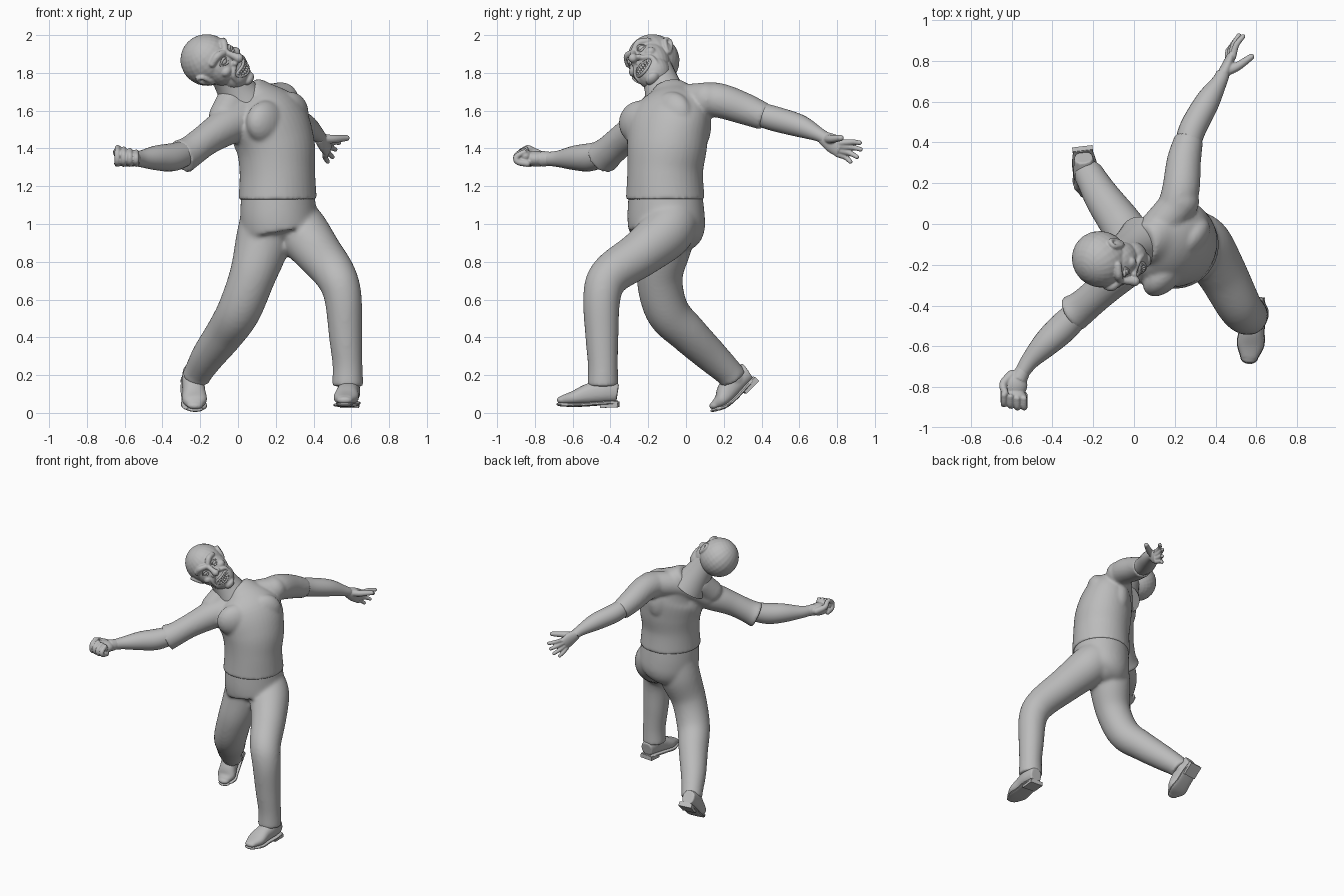
import bpy, bmesh, math
from mathutils import Vector, Matrix

cube = bpy.data.objects.get("Cube")
if cube:
    bpy.data.objects.remove(cube)

clay = bpy.data.materials.new("grey_clay")
clay.use_nodes = True
clay.diffuse_color = (0.5, 0.5, 0.5, 1)
clay.node_tree.nodes["Principled BSDF"].inputs["Base Color"].default_value = clay.diffuse_color

LEFT = Vector((0.65, 0.76, 0))      # body's own left
FRONT = Vector((0.76, -0.65, 0))    # chest direction
UP = Vector((0, 0, 1))


def spline(keys, sub):
    """Smooth interpolation through rows of numbers."""
    out = []
    for i in range(len(keys) - 1):
        p = [keys[max(0, min(len(keys) - 1, i + k))] for k in (-1, 0, 1, 2)]
        for j in range(sub):
            t = j / sub
            out.append([b + 0.5 * t * (c - a + t * (2*a - 5*b + 4*c - d + t * (3*(b - c) + d - a)))
                        for a, b, c, d in zip(*p)])
    return out + [list(keys[-1])]


def placed(co, size, axes):
    rot = Matrix(axes).transposed().to_4x4() if axes else Matrix()
    return Matrix.Translation(co) @ rot @ Matrix.Diagonal((*size, 1))


def ball(bm, co, radii, axes=None):
    bmesh.ops.create_uvsphere(bm, u_segments=24, v_segments=16, radius=1, matrix=placed(co, radii, axes))


def loft(bm, keys, side=UP, n=24, sub=6, power=1.0, rounded=False):
    """Sweep an ellipse along rows of x, y, z, half width[, half depth]."""
    rows = spline([tuple(k) if len(k) == 5 else (*k, k[3]) for k in keys], sub)
    pts = [Vector(r[:3]) for r in rows]
    rings = []
    for i, r in enumerate(rows):
        t = (pts[min(i + 1, len(pts) - 1)] - pts[max(i - 1, 0)]).normalized()
        u = (side - side.dot(t) * t).normalized()
        v = t.cross(u)
        ring = []
        for k in range(n):
            c, s = math.cos(k * math.tau / n), math.sin(k * math.tau / n)
            c, s = (math.copysign(abs(w) ** power, w) for w in (c, s))
            ring.append(bm.verts.new(pts[i] + u * c * r[3] + v * s * r[4]))
        rings.append(ring)
    for a, b in zip(rings, rings[1:]):
        for k in range(n):
            bm.faces.new((a[k], a[(k + 1) % n], b[(k + 1) % n], b[k]))
    bm.faces.new(rings[0][::-1])
    bm.faces.new(rings[-1])
    if rounded:
        for r in (rows[0], rows[-1]):
            ball(bm, r[:3], [r[3]] * 3)


def finish(name, bm, voxel=0, smooth=4, matrix=None):
    """Turn the parts into one object, fused by a voxel remesh when asked."""
    bmesh.ops.recalc_face_normals(bm, faces=bm.faces)
    if matrix:
        bm.transform(matrix)
    me = bpy.data.meshes.new(name)
    bm.to_mesh(me)
    bm.free()
    me.materials.append(clay)
    ob = bpy.data.objects.new(name, me)
    bpy.context.collection.objects.link(ob)
    if voxel:
        m = ob.modifiers.new("fuse", "REMESH")
        m.mode, m.voxel_size, m.use_smooth_shade = "VOXEL", voxel, True
        m = ob.modifiers.new("soften", "SMOOTH")
        m.iterations, m.factor = smooth, 0.5
    else:
        bpy.ops.object.select_all(action="DESELECT")
        ob.select_set(True)
        bpy.context.view_layer.objects.active = ob
        bpy.ops.object.shade_smooth_by_angle(angle=math.radians(40))


# shirt: torso, shoulders, chest muscles and sleeves
bm = bmesh.new()
loft(bm, [(.21, -.11, 1.13, .213, .203), (.208, -.11, 1.28, .203, .197), (.198, -.1, 1.42, .222, .197),
          (.155, -.095, 1.56, .235, .175), (.085, -.09, 1.66, .15, .11), (.045, -.1, 1.7, .09, .085)], LEFT, 40)
loft(bm, [(-.04, -.2, 1.54, .096), (.08, -.07, 1.63, .095), (.23, .11, 1.66, .09)], rounded=True)
loft(bm, [(-.03, -.13, 1.65, .085), (-.07, -.2, 1.57, .085)], rounded=True)   # sloping neck muscle
ball(bm, (.15, -.24, 1.535), (.135, .083, .118), (LEFT, FRONT, UP))   # chest
ball(bm, (.275, -.075, 1.585), (.125, .075, .115), (LEFT, FRONT, UP))
for co in ((.05, -.11, 1.48), (.185, .05, 1.52)):                     # shoulder blades
    ball(bm, co, (.09, .075, .14), (LEFT, FRONT, UP))
loft(bm, [(.2, .06, 1.655, .09), (.23, .17, 1.655, .092), (.245, .31, 1.61, .084),
          (.27, .42, 1.565, .071)])
loft(bm, [(.02, -.17, 1.55, .1), (-.07, -.24, 1.51, .098), (-.17, -.335, 1.445, .084),
          (-.25, -.405, 1.385, .084), (-.3, -.44, 1.355, .094)])
finish("shirt", bm, .011, 4)

# trousers: pelvis and legs
bm = bmesh.new()
loft(bm, [(.21, -.11, 1.17, .198, .19), (.215, -.105, 1.03, .21, .198),
          (.225, -.1, .95, .195, .19), (.235, -.11, .9, .11, .14)], LEFT, 40)
ball(bm, (.24, -.06, .965), (.13, .13, .12))          # seat
loft(bm, [(.29, -.07, 1.02, .14), (.345, -.11, .95, .142), (.43, -.24, .842, .124), (.515, -.4, .73, .11),
          (.555, -.445, .615, .1), (.57, -.445, .4, .088), (.58, -.44, .25, .08), (.58, -.44, .14, .084)], LEFT)
loft(bm, [(.15, -.1, 1.02, .14), (.13, -.11, .9, .145), (.075, -.14, .72, .123), (.005, -.1, .54, .116),
          (-.07, .01, .42, .104), (-.155, .13, .305, .09), (-.21, .225, .215, .076),
          (-.225, .25, .18, .077)], LEFT)
finish("trousers", bm, .011, 14)

# bare forearms
for name, keys in (("left_forearm", [(.26, .36, 1.59, .06), (.285, .46, 1.56, .066), (.36, .6, 1.52, .06),
                                     (.42, .7, 1.475, .038), (.435, .735, 1.455, .034)]),
                   ("right_forearm", [(-.24, -.4, 1.39, .06), (-.34, -.5, 1.355, .074), (-.43, -.585, 1.35, .066),
                                      (-.51, -.67, 1.345, .045), (-.55, -.73, 1.345, .036)])):
    bm = bmesh.new()
    loft(bm, keys)
    finish(name, bm)

# open left hand
bm = bmesh.new()
loft(bm, [(.43, .72, 1.46, .034, .03), (.455, .77, 1.43, .05, .028), (.475, .82, 1.4, .05, .022)])
for k, tip in enumerate([(.535, .92, 1.43), (.515, .925, 1.395), (.5, .905, 1.355), (.475, .87, 1.33)]):
    base = Vector((.485 - .007 * k, .82 - .006 * k, 1.43 - .02 * k))
    mid = base.lerp(Vector(tip), .5) + Vector((-.008, .008, .004))
    loft(bm, [(*base, .017), (*mid, .015), (*tip, .012)], n=12, rounded=True)
loft(bm, [(.45, .75, 1.45, .026), (.51, .775, 1.45, .022), (.575, .82, 1.455, .016)], n=12, rounded=True)
finish("left_hand", bm, .005, 2)

# curled right hand
bm = bmesh.new()
ball(bm, (-.585, -.79, 1.345), (.062, .065, .042))
ball(bm, (-.585, -.85, 1.36), (.06, .035, .035))
loft(bm, [(-.54, -.71, 1.345, .036), (-.565, -.76, 1.345, .042)])
for k in range(4):
    x, y = -.638 + .033 * k, -.825 - .008 * min(k, 2)
    loft(bm, [(x, y, 1.32, .018), (x, y - .05, 1.33, .017), (x, y - .055, 1.375 - .006 * k, .016),
              (x, y - .015, 1.405 - .008 * k, .014)], LEFT, 12, rounded=True)
loft(bm, [(-.6, -.74, 1.35, .024), (-.642, -.785, 1.375, .02), (-.632, -.83, 1.4, .016)], n=12, rounded=True)
finish("right_hand", bm, .005, 2)


# shoes: upper, welted sole and heel block
def shoe(name, spine, ankle):
    """spine: sole centre line from heel to toe."""
    spine = [Vector(p) for p in spine]
    side = (spine[-1] - spine[0]).cross(UP).normalized()
    ups = [side.cross(spine[min(i + 1, 4)] - spine[max(i - 1, 0)]).normalized() for i in range(5)]
    widths, heights = (.045, .058, .06, .066, .042), (.05, .062, .055, .038, .024)
    bm = bmesh.new()
    loft(bm, [(*(p + u * h), h, w) for p, u, w, h in zip(spine, ups, widths, heights)], power=.85)
    a = Vector(ankle)
    p = spine[1] + ups[1] * .05
    loft(bm, [(*p, .055), (*p.lerp(a, .5), .058), (*a, .05)], side)
    toe = ups[4].cross(side)
    ball(bm, spine[4] + ups[4] * .022, (.043, .03, .022), (side, toe, ups[4]))
    finish(name + "_upper", bm, .006, 4)
    bm = bmesh.new()
    loft(bm, [(*p, .011, w + .002) for p, w in zip(spine, widths)], power=.7)
    ball(bm, spine[4], (.044, .032, .011), (side, toe, ups[4]))
    t = (spine[1] - spine[0]).normalized()
    bmesh.ops.create_cube(bm, size=1, matrix=placed(
        spine[0] + t * .045 - ups[0] * .01, (.1, .095, .03), (side, t, side.cross(t))))
    finish(name + "_sole", bm)


shoe("left_shoe", [(.592, -.36, .055), (.59, -.43, .052), (.58, -.51, .046), (.572, -.59, .042),
                   (.565, -.655, .045)], (.582, -.435, .18))
shoe("right_shoe", [(-.252, .362, .185), (-.245, .305, .128), (-.238, .255, .075), (-.232, .205, .035),
                    (-.228, .16, .02)], (-.218, .24, .215))

# neck
bm = bmesh.new()
loft(bm, [(.04, -.09, 1.62, .13), (-.005, -.115, 1.7, .105), (-.045, -.14, 1.77, .092),
          (-.09, -.17, 1.84, .09)], LEFT)
finish("neck", bm)

# head, built upright and then tipped: x is its left, -y its front
h_left = Vector((.34, .6, .72)).normalized()
h_front = Vector((.71, -.67, .22))
h_front = (h_front - h_front.dot(h_left) * h_left).normalized()
pose = Matrix.Translation((-.125, -.18, 1.855)) @ Matrix(
    (h_left, -h_front, h_front.cross(h_left))).transposed().to_4x4()

bm = bmesh.new()
ball(bm, (0, .03, .03), (.135, .142, .139))           # cranium
ball(bm, (0, -.035, -.025), (.114, .1, .12))          # face
ball(bm, (0, -.055, -.105), (.092, .087, .088))       # jaw
ball(bm, (0, -.105, -.165), (.042, .036, .028))       # chin
loft(bm, [(0, -.118, .045, .015), (0, -.143, .01, .018), (0, -.164, -.02, .025)], n=16, rounded=True)
for s in (-1, 1):
    loft(bm, [(s * .015, -.116, .052, .018), (s * .05, -.105, .068, .02), (s * .085, -.073, .056, .018)],
         n=16, rounded=True)                           # brow
    ball(bm, (s * .065, -.095, -.028), (.036, .03, .028))    # cheekbone
    ball(bm, (s * .023, -.14, -.028), (.017, .018, .015))    # nostril wing
    loft(bm, [(s * .032, -.132, -.04, .012), (s * .066, -.112, -.07, .014), (s * .066, -.1, -.115, .013)],
         n=12, rounded=True)                           # smile fold
    loft(bm, [(s * .112, -.005, -.04, .012), (s * .126, -.012, -.01, .012), (s * .138, 0, .03, .012),
              (s * .142, .03, .03, .012), (s * .132, .03, -.005, .012), (s * .114, .005, -.04, .012)],
         n=12, rounded=True)                           # ear rim
    ball(bm, (s * .122, .008, 0), (.016, .024, .035))
finish("head", bm, .005, 4, pose)

# eyes with lids
bm = bmesh.new()
for s in (-1, 1):
    ball(bm, (s * .046, -.108, .022), (.021, .02, .018))
    for lift in (-.017, .017):
        loft(bm, [(s * .022, -.117, .021, .005), (s * .047, -.122, .022 + lift, .007),
                  (s * .072, -.098, .022, .005)], n=12, rounded=True)
finish("eyes", bm, matrix=pose)


# grinning mouth: lips around two rows of teeth
def grin(u, v):
    x = .054 * u
    return x, -.143 + 8 * x * x, -.1 + .024 * v + .014 * u * u


bm = bmesh.new()
ring = [k * math.tau / 16 for k in range(17)]
loft(bm, [(*grin(math.cos(a), math.sin(a)), .008) for a in ring], Vector((.02, 1, .03)), 12, 2)
finish("lips", bm, matrix=pose)
bm = bmesh.new()
for k in range(7):
    u = (k - 3) / 3.6
    for v in (-.4, .42):
        ball(bm, grin(u, v * (1.1 - .6 * u * u)), (.0075, .009, .011))
finish("teeth", bm, matrix=pose)
